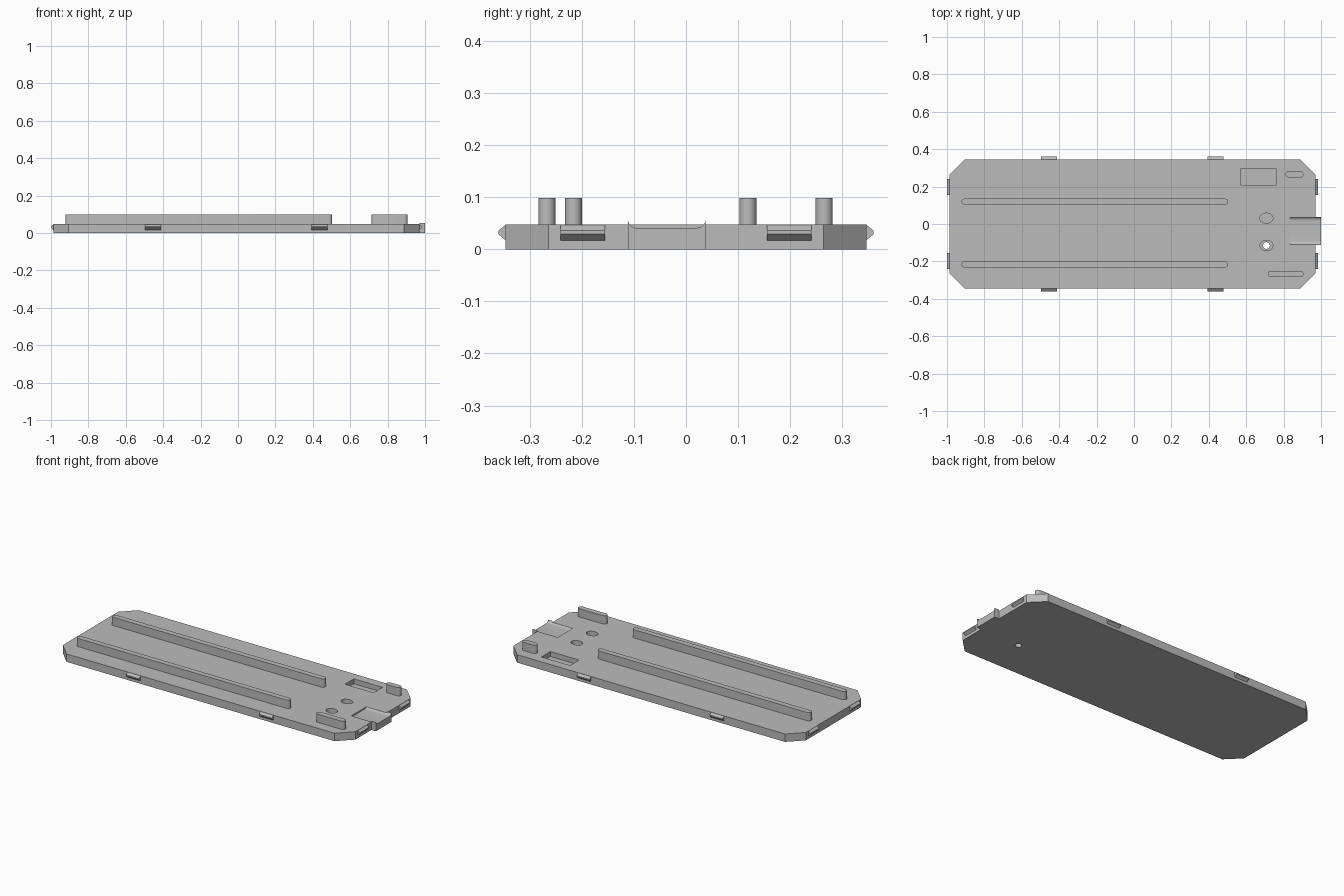
import bpy, bmesh, math
from mathutils import Matrix, Vector

if "Cube" in bpy.data.objects:
    bpy.data.objects.remove(bpy.data.objects["Cube"], do_unlink=True)

GREY = (0.5, 0.5, 0.5, 1.0)
mat = bpy.data.materials.new("plain grey")
mat.use_nodes = True
mat.diffuse_color = GREY
mat.node_tree.nodes["Principled BSDF"].inputs["Base Color"].default_value = GREY

TOP = 0.048
X0, X1, Y = -0.987, 0.97, 0.346
MID = (X0 + X1) / 2


def prism(name, outline, lo, hi, axis="Z", matrix=None):
    """Extrude a 2D outline along an axis (Z: x,y outline; X: y,z outline)."""
    bm = bmesh.new()
    place = (lambda a, b: (a, b, lo)) if axis == "Z" else (lambda a, b: (lo, a, b))
    face = bm.faces.new([bm.verts.new(place(a, b)) for a, b in outline])
    moved = bmesh.ops.extrude_face_region(bm, geom=[face])["geom"]
    step = Vector((0, 0, hi - lo)) if axis == "Z" else Vector((hi - lo, 0, 0))
    bmesh.ops.translate(bm, vec=step, verts=[g for g in moved if isinstance(g, bmesh.types.BMVert)])
    if matrix:
        bm.transform(matrix)
    bmesh.ops.recalc_face_normals(bm, faces=bm.faces)
    mesh = bpy.data.meshes.new(name)
    bm.to_mesh(mesh)
    bm.free()
    mesh.materials.append(mat)
    obj = bpy.data.objects.new(name, mesh)
    bpy.context.collection.objects.link(obj)
    return obj


def rect(xa, xb, ya, yb):
    return [(xa, ya), (xb, ya), (xb, yb), (xa, yb)]


def ellipse(x, y, rx, ry, n=32):
    return [(x + rx * math.cos(math.tau * i / n), y + ry * math.sin(math.tau * i / n)) for i in range(n)]


def stadium(xa, xb, y, r, n=8):
    """Long slot shape with round ends."""
    right = [-math.pi / 2 + math.pi * i / n for i in range(n + 1)]
    return ([(xb - r + r * math.cos(t), y + r * math.sin(t)) for t in right]
            + [(xa + r - r * math.cos(t), y - r * math.sin(t)) for t in right])


def smooth(obj):
    bpy.ops.object.select_all(action="DESELECT")
    obj.select_set(True)
    bpy.context.view_layer.objects.active = obj
    bpy.ops.object.shade_smooth_by_angle(angle=math.radians(30))


# Base plate with clipped corners
C = 0.082
plate = prism("base_plate", [(X0 + C, -Y), (X1 - C, -Y), (X1, -Y + C), (X1, Y - C),
                             (X1 - C, Y), (X0 + C, Y), (X0, Y - C), (X0, -Y + C)], 0, TOP)

# Rounded dish cross-section shared by the cutter and the lip
DY, HALF, FLOOR, RIM = -0.037, 0.074, 0.04, 0.055
curve = [i * math.pi / 12 for i in range(7)]
side = [(HALF - 0.022 + 0.022 * math.sin(t), RIM - (RIM - FLOOR) * math.cos(t)) for t in curve]
dish = [(DY - a, z) for a, z in reversed(side)] + [(DY + a, z) for a, z in side]

# Pockets, holes and the dish cut into the plate
cutters = [
    prism("pocket_cutter", rect(0.57, 0.762, 0.208, 0.293), 0.018, 0.1),
    prism("hole_cutter", ellipse(0.708, 0.031, 0.035, 0.027), 0.018, 0.1),
    prism("counterbore_cutter", ellipse(0.708, -0.115, 0.035, 0.027), 0.018, 0.1),
    prism("through_hole_cutter", ellipse(0.708, -0.115, 0.018, 0.018), -0.05, 0.09),
    prism("dish_cutter", dish + [(DY + HALF, 0.1), (DY - HALF, 0.1)], 0.834, 1.1, "X"),
]
for cutter in cutters:
    cutter.hide_render = True
    mod = plate.modifiers.new(cutter.name, "BOOLEAN")
    mod.operation, mod.solver, mod.object = "DIFFERENCE", "EXACT", cutter
bpy.context.view_layer.update()
cut_mesh = bpy.data.meshes.new_from_object(plate.evaluated_get(bpy.context.evaluated_depsgraph_get()))
plate.modifiers.clear()
plate.data = cut_mesh
for cutter in cutters:
    bpy.data.objects.remove(cutter, do_unlink=True)
smooth(plate)

# Lip that carries the dish past the end of the plate
smooth(prism("dish_lip", [(DY - HALF, 0)] + dish + [(DY + HALF, 0)], X1, 1.0, "X"))

# Rails and short ribs with rounded ends
R = 0.0165
for name, xa, xb, y in (("back_rail", -0.922, 0.503, 0.119), ("front_rail", -0.922, 0.503, -0.216),
                        ("back_rib", 0.81, 0.906, 0.265), ("front_rib", 0.715, 0.906, -0.267)):
    smooth(prism(name, stadium(xa, xb, y, R), TOP - 0.005, 0.098))

# Snap tabs: wedge profile pointing outward, placed on each edge
wedge = [(-0.004, 0.017), (0, 0.017), (0.014, 0.029), (0.014, 0.036), (0, 0.047), (-0.004, 0.047)]


def tab(name, x, y, turn):
    place = Matrix.Translation((x, y, 0)) @ Matrix.Rotation(math.radians(turn), 4, "Z")
    prism(name, wedge, -0.043, 0.043, "X", place)


for s, word in ((-1, "right"), (1, "left")):
    tab("back_tab_" + word, MID + s * 0.445, Y, 0)
    tab("front_tab_" + word, MID + s * 0.445, -Y, 180)
for s, word in ((-1, "front"), (1, "back")):
    tab("left_end_tab_" + word, X1, s * 0.198, -90)
    tab("right_end_tab_" + word, X0, s * 0.198, 90)
